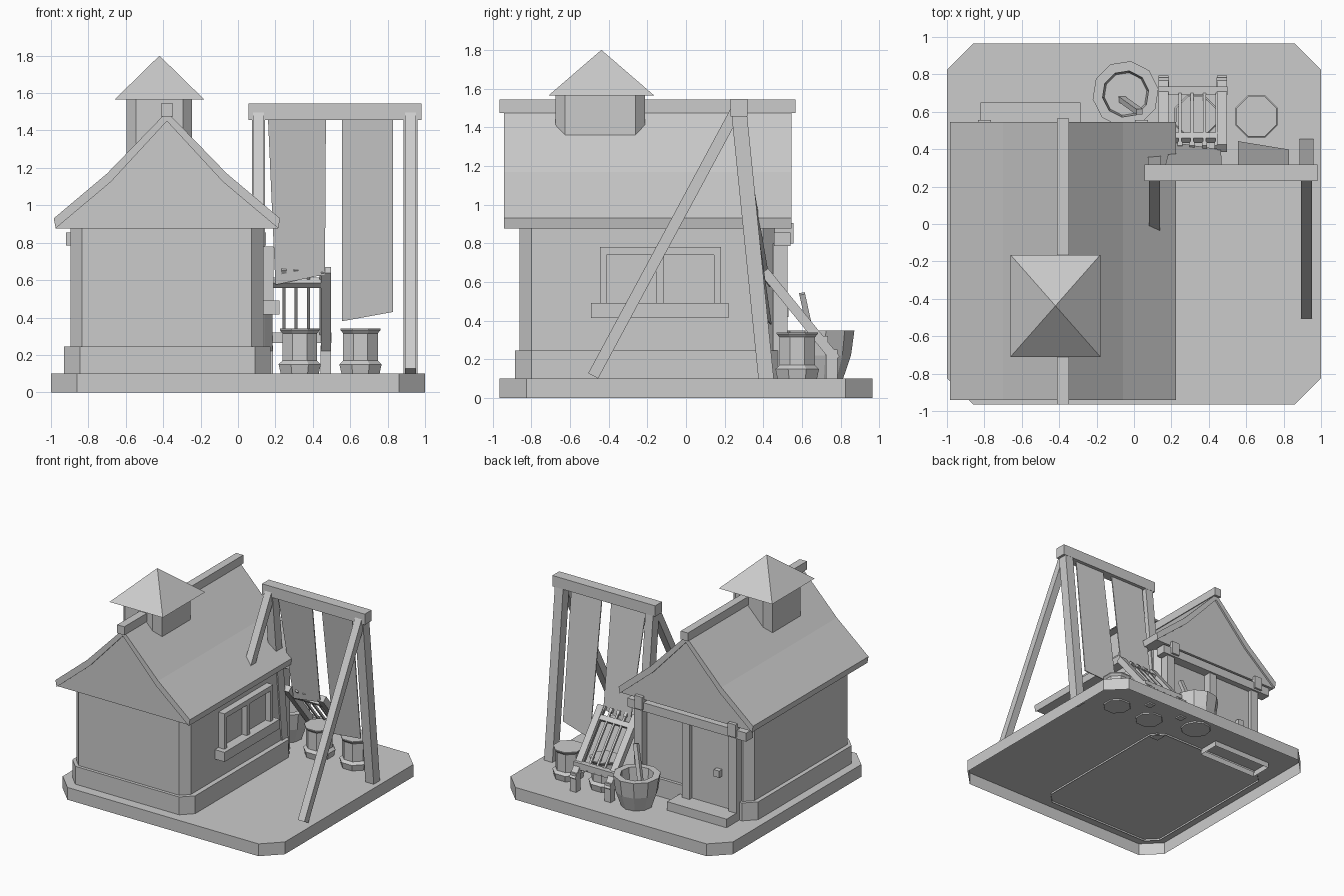
import bpy, bmesh, math
from mathutils import Vector, Matrix

if "Cube" in bpy.data.objects:
    bpy.data.objects.remove(bpy.data.objects["Cube"])

GREY = (0.6, 0.6, 0.6, 1)
mat = bpy.data.materials.new("plain grey")
mat.use_nodes = True
mat.diffuse_color = GREY
mat.node_tree.nodes["Principled BSDF"].inputs["Base Color"].default_value = GREY


def finish(name, bm):
    bmesh.ops.recalc_face_normals(bm, faces=bm.faces)
    me = bpy.data.meshes.new(name)
    bm.to_mesh(me)
    bm.free()
    me.materials.append(mat)
    ob = bpy.data.objects.new(name, me)
    bpy.context.collection.objects.link(ob)
    return ob


def prism(name, pts, axis, a, b, open_start=False):
    """Extrude a 2D outline along an axis from a to b."""
    bm = bmesh.new()
    place = {"x": lambda p, t: (t, p[0], p[1]),
             "y": lambda p, t: (p[0], t, p[1]),
             "z": lambda p, t: (p[0], p[1], t)}[axis]
    lo = [bm.verts.new(place(p, a)) for p in pts]
    hi = [bm.verts.new(place(p, b)) for p in pts]
    for i in range(len(pts)):
        j = (i + 1) % len(pts)
        bm.faces.new((lo[i], lo[j], hi[j], hi[i]))
    bm.faces.new(hi)
    if not open_start:
        bm.faces.new(lo)
    return finish(name, bm)


def rect(x0, x1, y0, y1, c=0.0):
    """Rectangle outline, corners cut by c."""
    if not c:
        return [(x0, y0), (x1, y0), (x1, y1), (x0, y1)]
    return [(x0 + c, y0), (x1 - c, y0), (x1, y0 + c), (x1, y1 - c),
            (x1 - c, y1), (x0 + c, y1), (x0, y1 - c), (x0, y0 + c)]


def box(name, x0, x1, y0, y1, z0, z1, open_bottom=False):
    return prism(name, rect(x0, x1, y0, y1), "z", z0, z1, open_bottom)


def bar(name, p, q, w, d):
    """Square bar from p to q, w wide along x and d deep."""
    p, q = Vector(p), Vector(q)
    z = (q - p).normalized()
    y = z.cross(Vector((1, 0, 0))).normalized()
    x = y.cross(z)
    rot = Matrix((x, y, z)).transposed().to_4x4()
    bm = bmesh.new()
    bmesh.ops.create_cube(bm, size=1, matrix=Matrix.Translation((p + q) / 2) @ rot
                          @ Matrix.Diagonal((w, d, (q - p).length, 1)))
    return finish(name, bm)


def lathe(name, profile, n, cx, cy, turn=0.5):
    """Faceted turned part from (radius, z) rings; both ends capped."""
    bm = bmesh.new()
    rings = []
    for r, z in profile:
        rings.append([bm.verts.new((cx + r * math.cos(2 * math.pi * (i + turn) / n),
                                    cy + r * math.sin(2 * math.pi * (i + turn) / n), z))
                      for i in range(n)])
    for lo, hi in zip(rings, rings[1:]):
        for i in range(n):
            j = (i + 1) % n
            bm.faces.new((lo[i], lo[j], hi[j], hi[i]))
    bm.faces.new(rings[0])
    bm.faces.new(rings[-1])
    return finish(name, bm)


# Hollow ground slab
prism("ground_slab", rect(-1, 1, -0.965, 0.965, 0.14), "z", 0, 0.1, True)

# House body
prism("house_plinth", rect(-0.93, 0.175, -0.885, 0.485, 0.085), "z", 0.085, 0.245, True)
prism("house_walls", rect(-0.895, 0.135, -0.86, 0.46, 0.062), "z", 0.2, 0.89)

# Flared roof shell with the gable filling just inside it
RIDGE = -0.38


def mirrored(half):
    return half + [(2 * RIDGE - x, z) for x, z in reversed(half) if x != RIDGE]


outer = mirrored([(-0.985, 0.93), (-0.70, 1.17), (RIDGE, 1.5)])
inner = mirrored([(-0.975, 0.877), (-0.68, 1.125), (RIDGE, 1.45)])
prism("roof_shell", outer + inner[::-1], "y", -0.94, 0.545)
prism("gable_filling", inner, "y", -0.925, 0.53)
box("ridge_beam", -0.412, -0.348, -0.965, 0.565, 1.475, 1.543)

# Roof turret
prism("turret_body", rect(-0.595, -0.245, -0.675, -0.212, 0.05), "z", 1.15, 1.57)
bm = bmesh.new()
corners = [bm.verts.new((x, y, 1.565)) for x, y in rect(-0.66, -0.18, -0.71, -0.165)]
apex = bm.verts.new((-0.42, -0.4375, 1.8))
bm.faces.new(corners)
for i in range(4):
    bm.faces.new((corners[i], corners[(i + 1) % 4], apex))
finish("turret_roof", bm)

# Side window: frame, mullion, panes and sill
box("window_pane", 0.13, 0.145, -0.43, 0.17, 0.48, 0.75)
box("window_head", 0.13, 0.19, -0.445, 0.18, 0.74, 0.78)
for i, (a, b) in enumerate([(-0.445, -0.41), (-0.155, -0.115), (0.145, 0.18)]):
    box(f"window_upright_{i}", 0.13, 0.19, a, b, 0.48, 0.75)
box("window_sill", 0.13, 0.222, -0.49, 0.22, 0.415, 0.492)

# Back porch: posts, lintel, joist ends, door and step
for i, x in enumerate((-0.82, -0.40, 0.03)):
    box(f"porch_post_{i}", x, x + 0.07, 0.45, 0.525, 0.1, 0.80)
box("porch_lintel", -0.92, 0.15, 0.455, 0.54, 0.785, 0.855)
for i, x in enumerate((-0.80, 0.04)):
    box(f"joist_end_{i}", x - 0.035, x + 0.035, 0.45, 0.557, 0.80, 0.905)
box("door_leaf", -0.76, -0.39, 0.44, 0.492, 0.1, 0.79)
box("door_knob", -0.67, -0.62, 0.48, 0.53, 0.42, 0.475)
box("door_step", -0.82, -0.285, 0.47, 0.65, 0.055, 0.17, True)

# Drying frame: beam and raking legs
box("drying_beam", 0.055, 0.98, 0.23, 0.318, 1.457, 1.545)
for side, x0, x1 in (("left", 0.885, 0.96), ("right", 0.075, 0.145)):
    prism(f"{side}_back_leg", [(0.375, 0.09), (0.455, 0.09), (0.315, 1.47), (0.235, 1.47)],
          "x", x0, x1)
bar("left_front_leg", (0.922, -0.48, 0.115), (0.922, 0.26, 1.49), 0.06, 0.058)
bar("right_front_leg", (0.11, -0.02, 0.97), (0.11, 0.26, 1.49), 0.06, 0.058)


# Hanging cloths, drifting backwards towards the hem
def cloth(name, top_l, top_r, low_l, low_r):
    bm = bmesh.new()
    quad = [Vector(p) for p in (top_l, top_r, low_r, low_l)]
    front = [bm.verts.new(p) for p in quad]
    back = [bm.verts.new(p + Vector((0, 0.008, 0))) for p in quad]
    bm.faces.new(front)
    bm.faces.new(back)
    for i in range(4):
        j = (i + 1) % 4
        bm.faces.new((front[i], front[j], back[j], back[i]))
    return finish(name, bm)


cloth("cloth_short", (0.16, 0.28, 1.47), (0.47, 0.28, 1.47), (0.2, 0.43, 0.575), (0.465, 0.39, 0.63))
cloth("cloth_long", (0.555, 0.28, 1.47), (0.83, 0.28, 1.47), (0.555, 0.435, 0.38), (0.83, 0.39, 0.43))

# Two eight-sided kegs with flared feet and rims
for i, x in enumerate((0.33, 0.655)):
    lathe(f"keg_{i}", [(0.108, 0.09), (0.122, 0.15), (0.105, 0.165), (0.1, 0.17),
                       (0.1, 0.315), (0.115, 0.332), (0.115, 0.34)], 8, x, 0.575)

# Tub with thick rim and stirring stick
lathe("tub", [(0.115, 0.09), (0.16, 0.22), (0.178, 0.35), (0.125, 0.35), (0.115, 0.24)],
      10, -0.045, 0.695, 0.25)
bar("stirring_stick", (-0.075, 0.675, 0.2), (0.03, 0.6, 0.54), 0.035, 0.03)

# Leaning rack: rails, feet, cross bars and knobbed rods
for i, x in enumerate((0.158, 0.47)):
    bar(f"rack_rail_{i}", (x, 0.775, 0.2), (x, 0.405, 0.655), 0.055, 0.05)
    box(f"rack_foot_{i}", x - 0.028, x + 0.028, 0.725, 0.782, 0.09, 0.25)
box("rack_low_bar", 0.13, 0.5, 0.69, 0.735, 0.265, 0.32)
bar("rack_high_bar", (0.135, 0.46, 0.585), (0.495, 0.4601, 0.5851), 0.04, 0.04)
for i in range(4):
    x = 0.245 + i * 0.066
    bar(f"rack_rod_{i}", (x, 0.73, 0.27), (x, 0.425, 0.645), 0.016, 0.016)
    bar(f"rack_knob_{i}", (x, 0.43, 0.635), (x, 0.41, 0.66), 0.026, 0.026)
